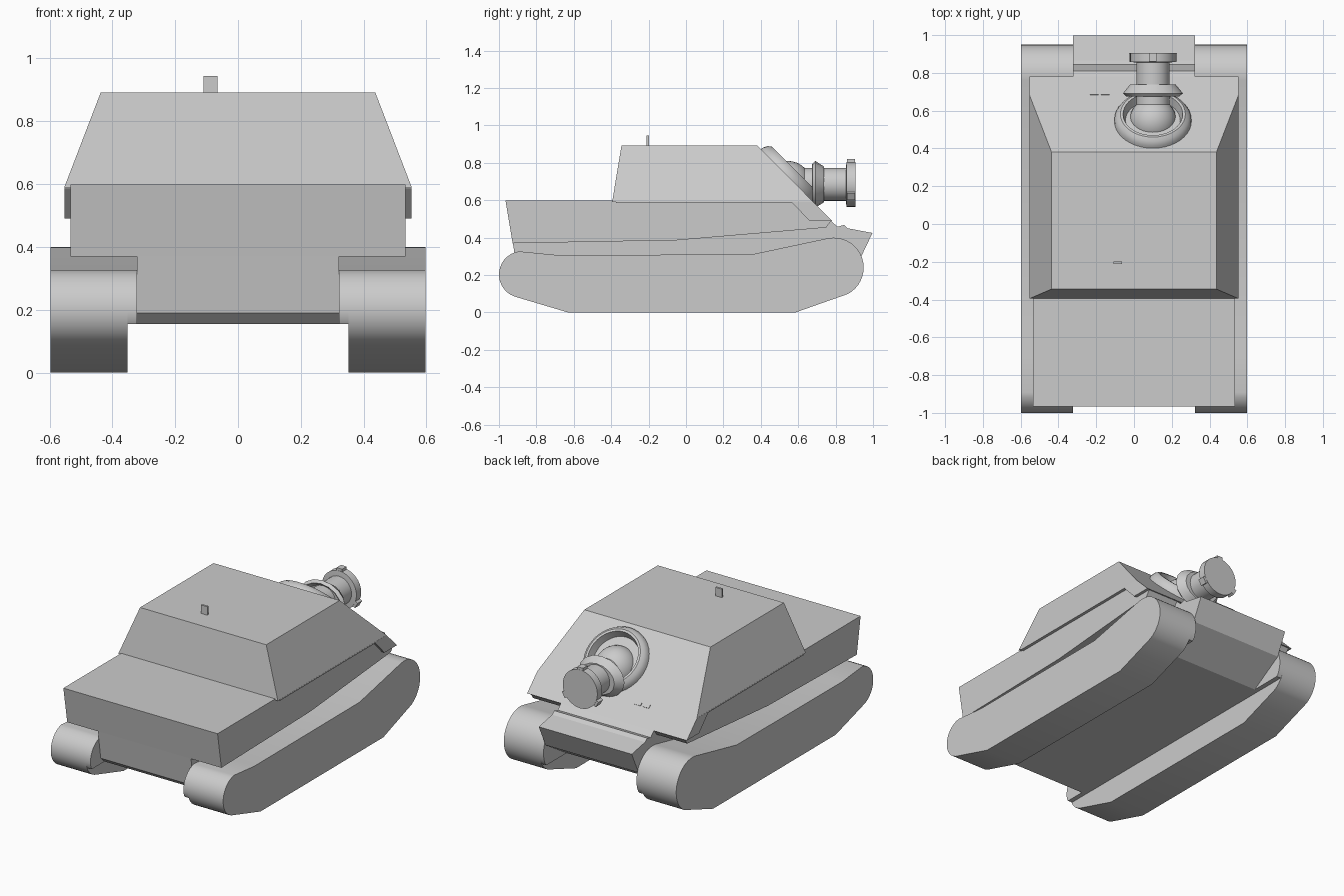
import bpy, bmesh
from math import radians, sin, cos, pi
from mathutils import Matrix, Vector

if "Cube" in bpy.data.objects:
    bpy.data.objects.remove(bpy.data.objects["Cube"])


def finish(name, bm, smooth=False):
    bmesh.ops.recalc_face_normals(bm, faces=bm.faces)
    me = bpy.data.meshes.new(name)
    bm.to_mesh(me)
    bm.free()
    ob = bpy.data.objects.new(name, me)
    bpy.context.collection.objects.link(ob)
    if smooth:
        bpy.ops.object.select_all(action='DESELECT')
        ob.select_set(True)
        bpy.context.view_layer.objects.active = ob
        bpy.ops.object.shade_smooth_by_angle(angle=radians(35))
    return ob


def skin(name, loops, smooth=False):
    """Bridge a list of equal-sized closed loops and cap both ends."""
    bm = bmesh.new()
    rings = [[bm.verts.new(p) for p in loop] for loop in loops]
    n = len(rings[0])
    for a, b in zip(rings, rings[1:]):
        for i in range(n):
            j = (i + 1) % n
            bm.faces.new((a[i], a[j], b[j], b[i]))
    bm.faces.new(rings[0])
    bm.faces.new(rings[-1])
    return finish(name, bm, smooth)


def prism(name, profile, x0, x1, smooth=False):
    return skin(name, [[(x, y, z) for y, z in profile] for x in (x0, x1)], smooth)


def lathe(name, profile, loc, tilt, n=32, sx=1.0):
    m = Matrix.Translation(loc) @ Matrix.Rotation(radians(tilt), 4, 'X')
    loops = [[m @ Vector((r * sx * cos(2 * pi * i / n), r * sin(2 * pi * i / n), h))
              for i in range(n)] for r, h in profile]
    return skin(name, loops, True)


def box(name, loc, size, rot=None):
    bm = bmesh.new()
    m = Matrix.Translation(loc) @ (rot or Matrix()) @ Matrix.Diagonal((*size, 1))
    bmesh.ops.create_cube(bm, size=1, matrix=m)
    return finish(name, bm)


def arc(cy, cz, r, a0, a1, n=14):
    return [(cy + r * cos(radians(a0 + (a1 - a0) * i / n)),
             cz + r * sin(radians(a0 + (a1 - a0) * i / n))) for i in range(n + 1)]


def mirror(ob):
    ob.modifiers.new("mirror", 'MIRROR').use_axis = (True, False, False)


# Tracks: wide belt plus a shallower inner step
track = (arc(0.79, 0.24, 0.16, -62, 100, 18) + [(0.35, 0.31), (-0.69, 0.307)]
         + arc(-0.875, 0.203, 0.125, 98, 250) + [(-0.63, 0), (0.585, 0)])
mirror(prism("track", track, 0.352, 0.597, True))
mirror(prism("track_inner_step", [(y, max(z, 0.155)) for y, z in track], 0.322, 0.354, True))

# Lower hull with nose
prism("lower_hull", [(-0.9, 0.45), (-0.926, 0.375), (-0.898, 0.19), (-0.86, 0.155),
                     (0.72, 0.155), (0.93, 0.285), (0.997, 0.425), (0.865, 0.45),
                     (0.845, 0.468), (0.81, 0.458), (0.775, 0.49), (0.7, 0.55)], -0.322, 0.322)

# Wide upper hull and rear deck
prism("upper_hull", [(-0.965, 0.598), (-0.927, 0.37), (-0.05, 0.386), (0.75, 0.454),
                     (0.775, 0.49), (0.667, 0.598)], -0.534, 0.534)

# Sloped fighting compartment and its lower side lip
def rect(hw, y0, y1, z):
    return [(-hw, y0, z), (hw, y0, z), (hw, y1, z), (-hw, y1, z)]

skin("casemate", [rect(0.553, -0.395, 0.682, 0.59), rect(0.437, -0.345, 0.382, 0.892)])
prism("casemate_lip", [(-0.375, 0.584), (-0.375, 0.592), (0.68, 0.592), (0.782, 0.49),
                       (0.66, 0.49), (0.57, 0.584)], -0.553, 0.553)

# Gun mount ring on the sloped plate
GX, GZ = 0.1, 0.685
lathe("gun_mount_ring", [(0.206, -0.03), (0.203, 0.015), (0.19, 0.038), (0.172, 0.052),
                         (0.158, 0.052), (0.145, 0.005)], (GX, 0.545, 0.728), -45, 40)

# Ball, barrel, collar and muzzle
bm = bmesh.new()
bmesh.ops.create_uvsphere(bm, u_segments=32, v_segments=16, radius=0.125,
                          matrix=Matrix.Translation((GX, 0.545, GZ)))
finish("gun_ball", bm, True)
lathe("barrel", [(0.088, 0.58), (0.088, 0.87)], (GX, 0, GZ), -90)
lathe("barrel_collar", [(0.088, 0.70), (0.11, 0.675), (0.125, 0.692), (0.095, 0.738),
                        (0.085, 0.738)], (GX, 0, GZ), -90, 16, 1.27)
lathe("muzzle", [(0.088, 0.855), (0.12, 0.858), (0.12, 0.905)], (GX, 0, GZ), -90)
for i in range(3):
    rot = Matrix.Rotation(2 * pi * i / 3, 4, 'Y')
    box("muzzle_lug", Vector((GX, 0.882, GZ)) + rot @ Vector((0, 0, 0.118)),
        (0.04, 0.044, 0.034), rot)

# Vision slots on the front plate, roof sight
for x in (-0.211, -0.153):
    box("vision_slot", (x, 0.69, 0.58), (0.045, 0.022, 0.01), Matrix.Rotation(radians(-45), 4, 'X'))
box("roof_sight", (-0.087, -0.205, 0.915), (0.045, 0.013, 0.06))
